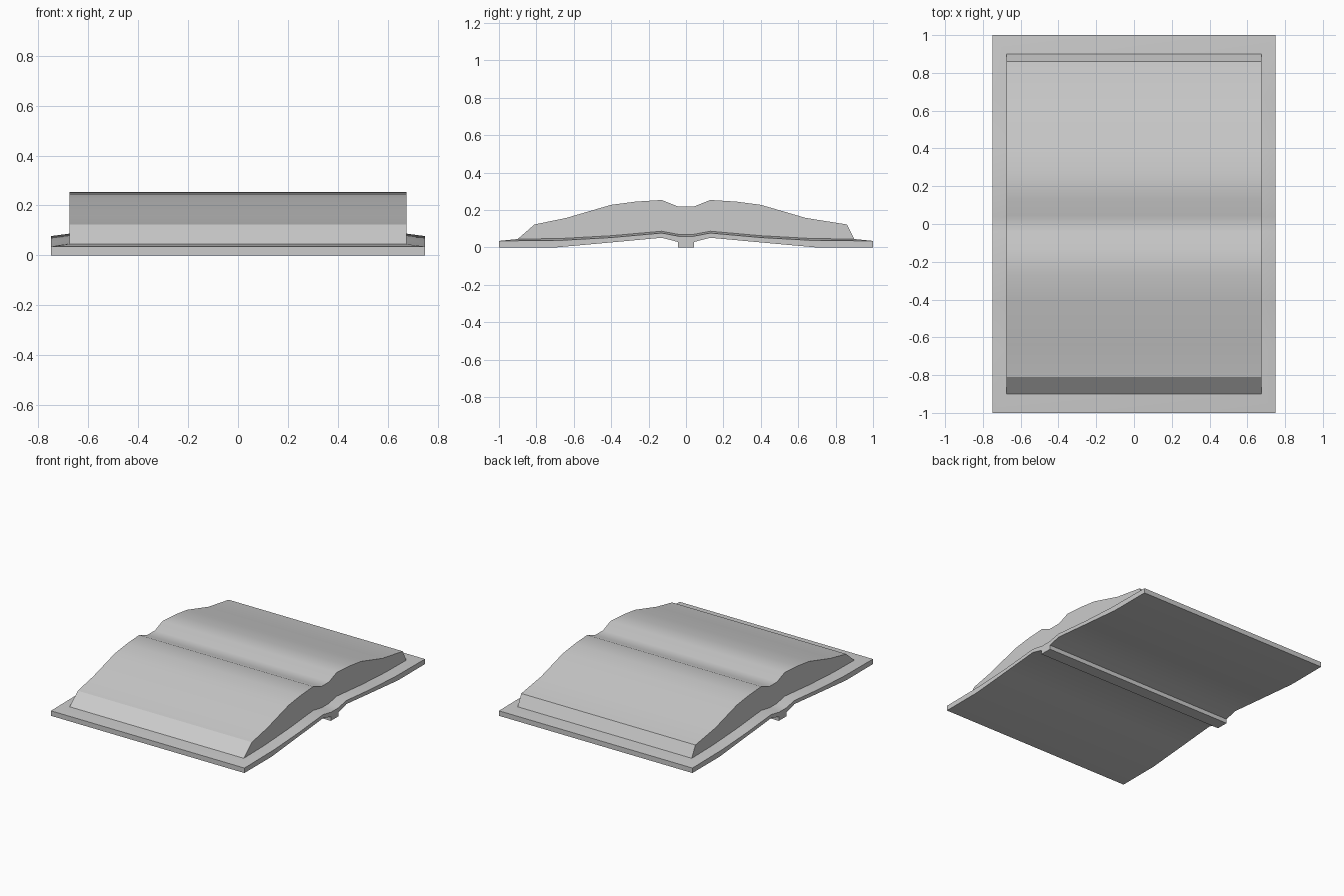
import bpy
import bmesh
from math import radians

old = bpy.data.objects.get("Cube")
if old:
    bpy.data.objects.remove(old, do_unlink=True)

grey = bpy.data.materials.new("plain grey")
grey.use_nodes = True
colour = (0.6, 0.6, 0.6, 1)
grey.diffuse_color = colour
grey.node_tree.nodes["Principled BSDF"].inputs["Base Color"].default_value = colour


def mirrored(half):
    """Complete a front half profile of (y, z) points with its back half."""
    return half + [(-y, z) for y, z in reversed(half)]


def finish(bm, name):
    bmesh.ops.recalc_face_normals(bm, faces=bm.faces)
    mesh = bpy.data.meshes.new(name)
    bm.to_mesh(mesh)
    bm.free()
    mesh.materials.append(grey)
    obj = bpy.data.objects.new(name, mesh)
    bpy.context.collection.objects.link(obj)
    bpy.ops.object.select_all(action="DESELECT")
    obj.select_set(True)
    bpy.context.view_layer.objects.active = obj
    bpy.ops.object.shade_smooth_by_angle(angle=radians(27))


def row(bm, x, profile):
    return [bm.verts.new((x, y, z)) for y, z in profile]


def bridge(bm, a, b):
    for i in range(len(a) - 1):
        bm.faces.new((a[i], a[i + 1], b[i + 1], b[i]))


# Cover: bent board with a spine rib below and a rim sloping up to the pages
outer = mirrored([(-1, .035), (-.67, .038), (-.4, .053), (-.13, .077), (-.04, .06)])
inner = [(max(-.9, min(.9, y)), z + .01) for y, z in outer]
under = mirrored([(-1, 0), (-.7, 0), (-.4, .027), (-.13, .052), (-.045, .03)])
bm = bmesh.new()
tops = [row(bm, x, p) for x, p in
        ((-.75, outer), (-.675, inner), (.675, inner), (.75, outer))]
bottoms = [row(bm, x, under) for x in (-.75, .75)]
for a, b in zip(tops, tops[1:]):
    bridge(bm, a, b)
bridge(bm, *bottoms)
bridge(bm, tops[0], bottoms[0])
bridge(bm, tops[3], bottoms[1])
for end in (0, -1):
    # Front and back rims, then the upright edge of the board
    bm.faces.new([t[end] for t in tops])
    bm.faces.new((tops[0][end], tops[3][end], bottoms[1][end], bottoms[0][end]))
finish(bm, "cover")

# Profiles extruded across the width
def extrude(name, profile, half_width):
    bm = bmesh.new()
    left, right = row(bm, half_width, profile), row(bm, -half_width, profile)
    bridge(bm, left + left[:1], right + right[:1])
    bm.faces.new(left)
    bm.faces.new(right)
    finish(bm, name)


extrude("spine_rib", [(-.043, 0), (.043, 0), (.043, .045), (-.043, .045)], .75)

# Page block: two swelling halves meeting in a shallow valley
swell = mirrored([(-.64, .158), (-.4, .228), (-.27, .245), (-.13, .254),
                  (-.045, .22)])
page_top = [(-.9, .045), (-.81, .123)] + swell + [(.86, .123), (.9, .045)]
extrude("pages", page_top + inner[-2:0:-1], .675)
